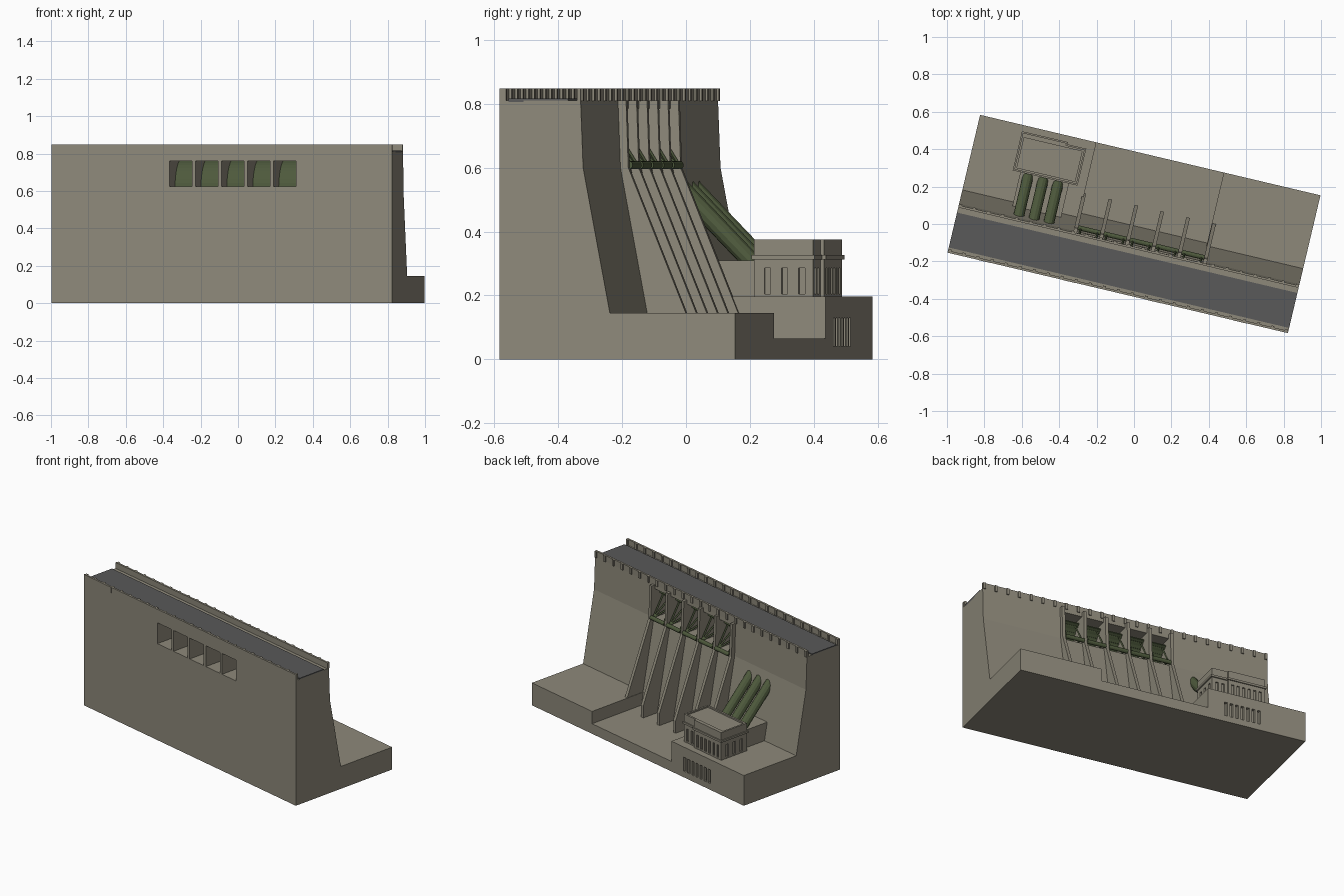
import bpy, bmesh, math
from mathutils import Matrix, Vector

if "Cube" in bpy.data.objects:
    bpy.data.objects.remove(bpy.data.objects["Cube"])

# The whole dam is turned about z; local x runs along the crest, local y downstream
TURN = Matrix.Rotation(math.radians(-13.3), 4, 'Z')
HALF, FRONT, BACK = 0.935, -0.3785, 0.3785


def material(name, rgb):
    m = bpy.data.materials.new(name)
    m.use_nodes = True
    m.diffuse_color = (*rgb, 1)
    m.node_tree.nodes["Principled BSDF"].inputs["Base Color"].default_value = (*rgb, 1)
    return m


CONCRETE = material("concrete", (0.27, 0.25, 0.195))
ASPHALT = material("asphalt", (0.1, 0.1, 0.1))
GREEN = material("green_steel", (0.075, 0.1, 0.045))


def add_box(bm, u0, u1, v0, v1, z0, z1):
    m = Matrix.Translation(((u0 + u1) / 2, (v0 + v1) / 2, (z0 + z1) / 2))
    bmesh.ops.create_cube(bm, size=1, matrix=m @ Matrix.Diagonal((u1 - u0, v1 - v0, z1 - z0, 1)))


def add_profile(bm, points, u0, u1):
    # Extrude a (v, z) outline along the crest direction
    face = bm.faces.new([bm.verts.new((u0, v, z)) for v, z in points])
    ext = bmesh.ops.extrude_face_region(bm, geom=[face])
    moved = [g for g in ext["geom"] if isinstance(g, bmesh.types.BMVert)]
    bmesh.ops.translate(bm, verts=moved, vec=(u1 - u0, 0, 0))


def add_rod(bm, start, end, radius, sides):
    a, b = Vector(start), Vector(end)
    rot = (b - a).to_track_quat('Z', 'Y').to_matrix().to_4x4()
    bmesh.ops.create_cone(bm, cap_ends=True, segments=sides, radius1=radius, radius2=radius,
                          depth=(b - a).length, matrix=Matrix.Translation((a + b) / 2) @ rot)


def finish(bm, name, mat):
    bmesh.ops.recalc_face_normals(bm, faces=bm.faces[:])
    bm.transform(TURN)
    mesh = bpy.data.meshes.new(name)
    bm.to_mesh(mesh)
    bm.free()
    mesh.materials.append(mat)
    obj = bpy.data.objects.new(name, mesh)
    bpy.context.scene.collection.objects.link(obj)
    return obj


def boxes(name, mat, items):
    bm = bmesh.new()
    for item in items:
        add_box(bm, *item)
    return finish(bm, name, mat)


def cut(target, name, items):
    cutter = boxes(name, CONCRETE, items)
    cutter.hide_render = True
    cutter.hide_set(True)
    cutter.display_type = 'WIRE'
    mod = target.modifiers.new(name, 'BOOLEAN')
    mod.operation, mod.solver, mod.object = 'DIFFERENCE', 'EXACT', cutter


# Dam wall with its sloping downstream face
bm = bmesh.new()
add_profile(bm, [(FRONT, 0), (0.003, 0), (-0.024, 0.145), (-0.11, 0.6), (-0.118, 0.81), (FRONT, 0.81)], -HALF, HALF)
dam = finish(bm, "dam_wall", CONCRETE)

# Gate openings, taller on the downstream side
BAY, FIRST = 0.1425, -0.286
bays = [(FIRST + i * BAY, FIRST + i * BAY + 0.123) for i in range(5)]
cut(dam, "gate_opening_cutter", [(a, b, -0.5, -0.19, 0.625, 0.76) for a, b in bays])
cut(dam, "gate_outlet_cutter", [(a, b, -0.2, 0, 0.6, 0.785) for a, b in bays])

# Right bank, stilling basin and powerhouse platform
BASIN_L, BASIN_R = -0.296, 0.404
boxes("right_bank", CONCRETE, [(BASIN_R, HALF, -0.03, BACK, 0, 0.145)])
boxes("stilling_basin", CONCRETE, [(BASIN_L, BASIN_R, -0.03, BACK, 0, 0.065)])
platform = boxes("powerhouse_platform", CONCRETE, [(-HALF, BASIN_L, -0.04, BACK, 0, 0.196)])
cut(platform, "outlet_slot_cutter",
    [(-0.64 + i * 0.036, -0.62 + i * 0.036, BACK - 0.02, BACK + 0.02, 0.04, 0.13) for i in range(7)])

# Spillway dividing piers
bm = bmesh.new()
for i in range(6):
    u = FIRST - 0.01 + i * BAY
    add_profile(bm, [(-0.13, 0.81), (-0.092, 0.81), (-0.085, 0.6), (0.1, 0.145), (0.1, 0.06),
                     (-0.02, 0.06), (-0.13, 0.6)], u - 0.01, u + 0.01)
finish(bm, "spillway_piers", CONCRETE)

# Radial gates: curved skin, ribs, and arms meeting at a pivot
PIVOT_V, PIVOT_Z, RADIUS = -0.088, 0.608, 0.168


def arc(radius, steps=8):
    for i in range(steps + 1):
        t = math.radians(176 - i * 62 / steps)
        yield PIVOT_V + radius * math.cos(t), PIVOT_Z + radius * math.sin(t)


bm = bmesh.new()
for a, b in bays:
    add_profile(bm, list(arc(RADIUS)) + list(arc(RADIUS - 0.01))[::-1], a, b)
    for v, z in list(arc(RADIUS - 0.012))[1::2]:
        add_rod(bm, (a, v, z), (b, v, z), 0.005, 4)
    for u in (a + 0.015, b - 0.015):
        for v, z in list(arc(RADIUS - 0.01))[1::3]:
            add_rod(bm, (u, v, z), (u, PIVOT_V, PIVOT_Z), 0.006, 4)
    add_rod(bm, (a, PIVOT_V, PIVOT_Z), (b, PIVOT_V, PIVOT_Z), 0.013, 12)
finish(bm, "radial_gates", GREEN)

# Crest: road, parapets and their posts
boxes("crest_road", ASPHALT, [(-HALF, HALF, -0.35, -0.158, 0.805, 0.817)])
boxes("upstream_parapet", CONCRETE, [(-HALF, HALF, FRONT, FRONT + 0.012, 0.8, 0.848)])
boxes("downstream_parapet", CONCRETE, [(-HALF, HALF, -0.13, -0.118, 0.8, 0.848)])
POSTS = 25
posts = []
for i in range(POSTS):
    u = -HALF + 0.01 + i * (2 * HALF - 0.02) / (POSTS - 1)
    posts.append((u - 0.008, u + 0.008, FRONT + 0.01, FRONT + 0.02, 0.808, 0.848))
    posts.append((u - 0.008, u + 0.008, -0.12, -0.111, 0.808, 0.848))
boxes("parapet_posts", CONCRETE, posts)
boxes("parapet_panels", CONCRETE,
      [(c - 0.037, c + 0.037, FRONT - 0.001, FRONT + 0.01, 0.812, 0.848) for c in (-0.73, -0.265, 0.2, 0.67)])

# Powerhouse with stepped rear wall, cornice and sunken roof
PL, PM, PR, PF = -0.69, -0.45, -0.348, 0.137


def footprint(grow, z0, z1):
    return [(PL - grow, PM + grow, PF - grow, 0.338 + grow, z0, z1),
            (PM, PR + grow, PF - grow, 0.326 + grow, z0, z1)]


house = boxes("powerhouse", CONCRETE, footprint(0, 0.19, 0.32))
upper = boxes("powerhouse_attic", CONCRETE, footprint(0, 0.32, 0.375))
boxes("powerhouse_cornice", CONCRETE, footprint(0.007, 0.313, 0.326))
cut(upper, "roof_cutter", [(PL + 0.012, PR - 0.012, PF + 0.012, 0.314, 0.366, 0.4)])
windows = [(PR - 0.01, PR + 0.02, v - 0.01, v + 0.01, 0.205, 0.286) for v in (0.18, 0.235, 0.29)]
windows += [(PL - 0.02, PL + 0.01, v - 0.01, v + 0.01, 0.205, 0.286) for v in (0.18, 0.235, 0.29)]
windows += [(u - 0.008, u + 0.008, 0.328, 0.36, 0.205, 0.286) for u in [-0.66 + i * 0.036 for i in range(6)]]
windows += [(u - 0.01, u + 0.01, 0.316, 0.334, 0.205, 0.286) for u in (-0.42, -0.38)]
cut(house, "window_cutter", windows)

# Penstocks running down the wall into their anchor block
boxes("penstock_block", CONCRETE, [(-0.655, -0.388, -0.09, PF + 0.01, 0.15, 0.31)])
bm = bmesh.new()
for u in (-0.61, -0.527, -0.445):
    add_rod(bm, (u, -0.13, 0.545), (u, 0.12, 0.29), 0.029, 12)
finish(bm, "penstocks", GREEN)
